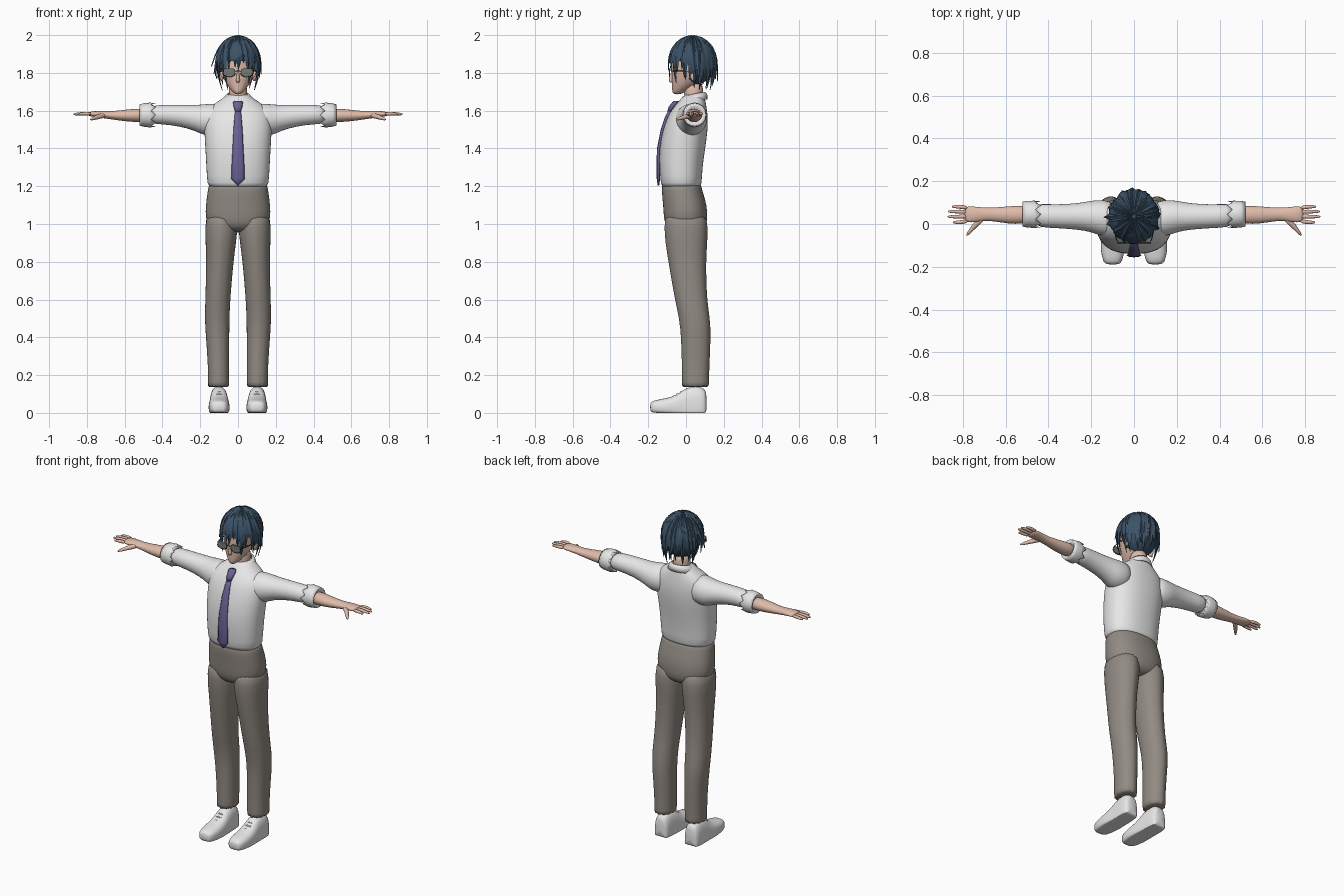
import bpy, bmesh, math, random
from mathutils import Vector

random.seed(4)
if "Cube" in bpy.data.objects:
    bpy.data.objects.remove(bpy.data.objects["Cube"])


def material(name, r, g, b):
    m = bpy.data.materials.new(name)
    m.use_nodes = True
    m.diffuse_color = (r, g, b, 1)
    node = next(n for n in m.node_tree.nodes if n.type == "BSDF_PRINCIPLED")
    node.inputs["Base Color"].default_value = (r, g, b, 1)
    return m


WHITE = material("white cloth", .8, .8, .8)
GREY = material("warm grey cloth", .29, .26, .23)
SKIN = material("skin", .74, .5, .4)
HAIR = material("dark blue hair", .045, .085, .135)
TIE = material("violet silk", .15, .12, .3)
LENS = material("grey lens", .17, .19, .19)
FRAME = material("dark frame", .03, .03, .035)
LIPS = material("lip line", .3, .11, .09)


def finish(name, bm, mat, smooth=True, mirror=False, subsurf=1, thick=0):
    bmesh.ops.recalc_face_normals(bm, faces=bm.faces)
    mesh = bpy.data.meshes.new(name)
    bm.to_mesh(mesh)
    bm.free()
    mesh.materials.append(mat)
    ob = bpy.data.objects.new(name, mesh)
    bpy.context.collection.objects.link(ob)
    for p in mesh.polygons:
        p.use_smooth = smooth
    if mirror:
        ob.modifiers.new("mirror", "MIRROR").use_clip = False
    if thick:
        ob.modifiers.new("thickness", "SOLIDIFY").thickness = thick
    if subsurf:
        mod = ob.modifiers.new("smooth", "SUBSURF")
        mod.levels = mod.render_levels = subsurf
    return ob


def place(axis, a, b, t):
    return {"Z": (a, b, t), "X": (t, a, b), "Y": (a, t, b)}[axis]


def loft(name, axis, rings, mat, n=24, power=2.0, jag=0, ridge=0, floor=None, **kw):
    """Skin rings (position, centre a, centre b, radius a, radius b) along an axis."""
    bm = bmesh.new()
    rows = []
    for k, (t, ca, cb, ra, rb) in enumerate(rings):
        row = []
        for i in range(n):
            ang = math.tau * i / n
            c, s = math.cos(ang), math.sin(ang)
            a = ca + ra * math.copysign(abs(c) ** (2 / power), c)
            crease = 1 + ridge * (i % (n // 2) == n // 4)
            b = cb + rb * crease * math.copysign(abs(s) ** (2 / power), s)
            if floor is not None:
                b = max(b, floor)
            shift = jag * (i % 2) if k == 0 else 0
            row.append(bm.verts.new(place(axis, a, b, t + shift)))
        rows.append(row)
    for lo, hi in zip(rows, rows[1:]):
        for i in range(n):
            j = (i + 1) % n
            bm.faces.new((lo[i], lo[j], hi[j], hi[i]))
    bm.faces.new(rows[0])
    bm.faces.new(rows[-1])
    return finish(name, bm, mat, **kw)


def tube(name, points, radii, mat, **kw):
    """Round tapering tube along a short path."""
    bm = bmesh.new()
    pts = [Vector(p) for p in points]
    rows = []
    for i, p in enumerate(pts):
        d = (pts[min(i + 1, len(pts) - 1)] - pts[max(i - 1, 0)]).normalized()
        q = d.to_track_quat("Z", "Y")
        rows.append([bm.verts.new(p + q @ Vector((math.cos(a), math.sin(a), 0)) * radii[i])
                     for a in (math.tau * j / 8 for j in range(8))])
    for lo, hi in zip(rows, rows[1:]):
        for i in range(8):
            bm.faces.new((lo[i], lo[i - 1], hi[i - 1], hi[i]))
    bm.faces.new(rows[0])
    bm.faces.new(rows[-1])
    return finish(name, bm, mat, **kw)


# Shirt body and sleeves
loft("shirt_body", "Z", [
    (1.19, 0, -.025, .15, .1), (1.205, 0, -.025, .163, .108), (1.3, 0, -.027, .168, .114),
    (1.4, 0, -.02, .173, .122), (1.5, 0, -.003, .18, .119), (1.56, 0, .008, .178, .108),
    (1.6, 0, .016, .165, .096), (1.635, 0, .027, .13, .079), (1.665, 0, .038, .08, .062),
    (1.69, 0, .043, .057, .052)], WHITE, n=32, power=2.3)
loft("sleeves", "X", [
    (.08, .02, 1.555, .085, .085), (.15, .028, 1.552, .085, .085), (.19, .034, 1.553, .077, .08),
    (.23, .036, 1.562, .067, .068), (.3, .035, 1.573, .058, .058), (.4, .037, 1.58, .055, .051),
    (.47, .042, 1.578, .055, .05)], WHITE, mirror=True)
loft("sleeve_cuffs", "X", [
    (.435, .045, 1.577, .06, .06), (.465, .045, 1.577, .064, .066), (.5, .046, 1.577, .062, .062),
    (.522, .046, 1.577, .058, .056), (.51, .046, 1.577, .045, .043)],
    WHITE, n=16, jag=.025, mirror=True, subsurf=0)

# Collar with two pointed flaps
bm = bmesh.new()
strip = []
STEPS = 20
for i in range(STEPS + 1):
    u = abs(i / STEPS * 2 - 1)
    ang = -math.pi / 2 + .3 + (math.tau - .6) * i / STEPS
    c, s = math.cos(ang), math.sin(ang)
    point = max(0, (u - .55) / .45)
    hang = .04 + .025 * min(1, point * 2)
    top = Vector((.056 * c, .042 + .06 * s, 1.7 - .035 * u * u))
    wide = .083 + .012 * point
    low = Vector((wide * c + .04 * point ** 2 * math.copysign(1, c),
                  .04 + (.074 + .032 * point) * s, top.z - hang))
    mid = top.lerp(low, .35) + Vector((c, s, 0)) * .006
    strip.append([bm.verts.new(p) for p in (top, mid, low)])
for p, q in zip(strip, strip[1:]):
    for k in range(2):
        bm.faces.new((p[k], p[k + 1], q[k + 1], q[k]))
finish("collar", bm, WHITE, subsurf=0, thick=.006)

# Tie
loft("tie_blade", "Z", [
    (1.205, 0, -.146, .004, .004), (1.24, 0, -.146, .036, .009), (1.32, 0, -.146, .033, .01),
    (1.4, 0, -.144, .029, .01), (1.5, 0, -.124, .024, .01), (1.56, 0, -.104, .019, .01),
    (1.605, 0, -.083, .015, .01)], TIE, n=8, subsurf=0)
loft("tie_knot", "Z", [
    (1.595, 0, -.085, .015, .014), (1.62, 0, -.075, .023, .017), (1.645, 0, -.056, .026, .017),
    (1.652, 0, -.05, .02, .012)], TIE, n=8, subsurf=0)

# Trousers
loft("trouser_hips", "Z", [
    (.955, 0, 0, .06, .07), (.985, 0, 0, .15, .107), (1.03, 0, -.002, .174, .116),
    (1.1, 0, -.005, .171, .116), (1.16, 0, -.018, .163, .11), (1.2, 0, -.023, .157, .104),
    (1.215, 0, -.023, .15, .1)], GREY, n=32, power=2.3)
loft("trouser_legs", "Z", [
    (.115, .104, .05, .057, .071), (.15, .103, .05, .056, .07), (.25, .103, .051, .056, .071),
    (.4, .108, .053, .062, .077), (.5, .111, .046, .066, .08), (.6, .107, .025, .066, .083),
    (.8, .096, .006, .072, .097), (.9, .091, .002, .081, .109), (.98, .088, 0, .087, .113),
    (1.07, .085, -.002, .082, .108)], GREY, power=2.2, jag=.04, ridge=.04, mirror=True)

# Shoes
loft("shoes", "Y", [
    (-.19, .1, .03, .028, .02), (-.178, .1, .03, .044, .035), (-.13, .1, .03, .056, .043),
    (-.07, .1, .03, .056, .056), (-.035, .1, .03, .053, .075), (0, .1, .03, .05, .105),
    (.06, .102, .03, .049, .115), (.095, .102, .03, .045, .1), (.11, .102, .03, .034, .08)],
    WHITE, power=2.6, floor=0, mirror=True)
for k in range(3):
    y, z = -.068 + .02 * k, .09 + .012 * k
    tube(f"shoe_laces_{k + 1}", [(.075, y + .008, z - .008), (.1, y, z), (.125, y + .008, z - .008)],
         [.005] * 3, WHITE, mirror=True)

# Forearms, palms and fingers
loft("forearms", "X", [
    (.47, .045, 1.575, .043, .04), (.56, .042, 1.575, .044, .035), (.62, .043, 1.574, .037, .028),
    (.68, .046, 1.576, .03, .021), (.72, .045, 1.58, .034, .019), (.76, .045, 1.582, .039, .016),
    (.795, .045, 1.582, .037, .011)], SKIN, n=16, mirror=True)
for finger, y, tip in (("index", .014, .845), ("middle", .036, .87),
                       ("ring", .056, .868), ("little", .075, .85)):
    splay = (y - .045) * .2
    tube(finger + "_fingers", [(.775, y, 1.583), (.815, y + splay, 1.585),
                               (tip - .012, y + splay, 1.582), (tip + .003, y + splay, 1.58)],
         [.011, .01, .008, .004], SKIN, mirror=True)
tube("thumbs", [(.7, .035, 1.577), (.735, .004, 1.57), (.762, -.028, 1.56), (.784, -.056, 1.552)],
     [.016, .015, .011, .005], SKIN, mirror=True)

# Neck, head, nose, ears and mouth
loft("neck", "Z", [(1.63, 0, .04, .05, .052), (1.68, 0, .04, .047, .048),
                   (1.76, 0, .04, .05, .055)], SKIN)
loft("head", "Z", [
    (1.686, 0, -.047, .016, .02), (1.704, 0, -.036, .033, .038), (1.73, 0, -.012, .055, .062),
    (1.76, 0, .004, .073, .08), (1.8, 0, .014, .084, .09), (1.84, 0, .022, .09, .1),
    (1.9, 0, .03, .09, .103), (1.95, 0, .03, .068, .08), (1.975, 0, .03, .02, .03)], SKIN)
loft("nose", "Z", [(1.747, 0, -.072, .007, .006), (1.756, 0, -.079, .012, .017),
                   (1.775, 0, -.077, .008, .012), (1.81, 0, -.072, .006, .006)], SKIN, n=12)
loft("ears", "X", [(.075, .035, 1.785, .014, .028), (.09, .04, 1.787, .02, .033),
                   (.098, .043, 1.789, .015, .026)], SKIN, n=12, mirror=True)
tube("mouth", [(-.016, -.067, 1.728), (0, -.072, 1.727), (.016, -.067, 1.728)],
     [.001, .002, .001], LIPS)

# Glasses
loft("lenses", "Y", [(-.09, .046, 1.802, .031, .021), (-.084, .046, 1.802, .031, .021)],
     LENS, n=20, power=5, mirror=True, smooth=False, subsurf=0)
rim = [(.046 + .032 * math.cos(a), -.089, 1.8 + .021 * math.sin(a))
       for a in (math.pi + math.pi * i / 8 for i in range(9))]
tube("lens_rims", rim, [.0022] * 9, FRAME, mirror=True, subsurf=0)
tube("bridge", [(-.016, -.089, 1.808), (0, -.092, 1.811), (.016, -.089, 1.808)], [.0025] * 3, FRAME)
tube("temples", [(.077, -.086, 1.81), (.09, -.05, 1.81), (.096, .035, 1.808)],
     [.003] * 3, FRAME, mirror=True)

# Hair cap, open over the face
CENTRE = Vector((0, .035, 1.862))
bm = bmesh.new()
bmesh.ops.create_uvsphere(bm, u_segments=32, v_segments=20, radius=1)
for v in bm.verts:
    v.co = CENTRE + Vector((v.co.x * .112, v.co.y * .12, v.co.z * .129))
face_area = [f for f in bm.faces if f.calc_center_median().z < 1.86
             and f.calc_center_median().y < .01]
bmesh.ops.delete(bm, geom=face_area, context="FACES")
finish("hair_cap", bm, HAIR, subsurf=0)


def add_lock(bm, az, start, drop, width, flare, twist):
    """One ridged strand that runs down the skull, then hangs to a point."""
    rows = []
    end = math.pi / 2 + drop
    for k in range(9):
        t = k / 8
        th = start + (end - start) * t
        over = max(0, th - math.pi / 2)
        rad = math.sin(min(th, math.pi / 2)) * (1 - .2 * over * over) + flare * t ** 4
        height = math.cos(th) if over == 0 else -over
        a = az + twist * t
        out = Vector((math.cos(a), math.sin(a), 0))
        side = Vector((-out.y, out.x, 0))
        p = CENTRE + Vector((out.x * rad * .117, out.y * rad * .126, height * .131))
        w = width * min(1, .25 + 1.6 * t) * (1 - t ** 3)
        lift = out * rad + Vector((0, 0, max(0, height)))
        rows.append([bm.verts.new(p + side * w - lift * .004),
                     bm.verts.new(p + lift * .007 * (1 - t)),
                     bm.verts.new(p - side * w - lift * .004),
                     bm.verts.new(p - lift * .012 * (1 - t))])
    for lo, hi in zip(rows, rows[1:]):
        for i in range(4):
            bm.faces.new((lo[i], lo[i - 1], hi[i - 1], hi[i]))
    bm.faces.new(rows[0])


# Hair strands: short fringe, longer sides, longest at the nape
bm = bmesh.new()
for layer, count in enumerate((26, 19)):
    for i in range(count):
        az = math.tau * (i + .5 * layer) / count + random.uniform(-.05, .05)
        back = math.sin(az)
        if back < -.75:
            drop = random.uniform(.22, .42)
        elif back < .1:
            drop = random.uniform(.6, .88)
        else:
            drop = random.uniform(.85, 1.2)
        drop -= layer * random.uniform(.15, .5)
        add_lock(bm, az, .08, drop, random.uniform(.02, .027),
                 random.uniform(0, .1) + layer * random.uniform(0, .16) * (back > -.6),
                 random.uniform(-.25, .25))
hair = finish("hair_strands", bm, HAIR, subsurf=0)
bpy.ops.object.select_all(action="DESELECT")
hair.select_set(True)
bpy.context.view_layer.objects.active = hair
bpy.ops.object.shade_smooth_by_angle(angle=math.radians(40))
